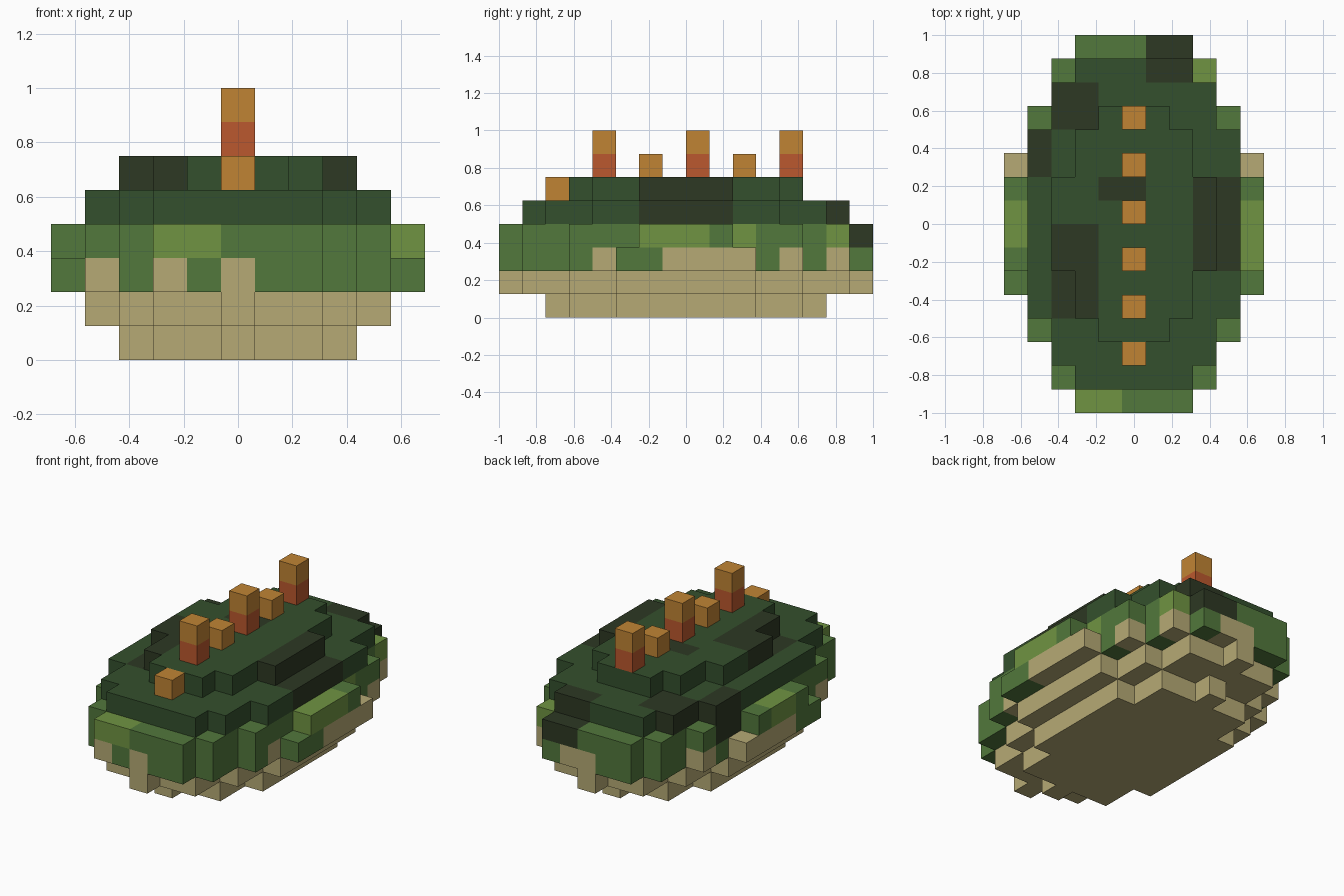
import bpy
import bmesh
from mathutils import Vector

U = 0.125  # edge length of one block

default_cube = bpy.data.objects.get("Cube")
if default_cube:
    bpy.data.objects.remove(default_cube, do_unlink=True)


def linear(c):
    c /= 255
    return c / 12.92 if c <= 0.04045 else ((c + 0.055) / 1.055) ** 2.4


def make_material(name, r, g, b):
    mat = bpy.data.materials.new(name)
    colour = (linear(r), linear(g), linear(b), 1)
    mat.diffuse_color = colour
    mat.use_nodes = True
    shader = mat.node_tree.nodes["Principled BSDF"]
    shader.inputs["Base Color"].default_value = colour
    shader.inputs["Roughness"].default_value = 0.9
    return mat


materials = {
    "sand": make_material("sand", 182, 170, 117),
    "leaf": make_material("leaf_green", 82, 120, 60),
    "lime": make_material("lime_green", 112, 148, 66),
    "forest": make_material("forest_green", 52, 80, 45),
    "shadow": make_material("blackish_green", 45, 56, 35),
    "orange": make_material("orange", 192, 132, 52),
    "rust": make_material("rust_red", 187, 88, 46),
}

# Half-width of each layer, bottom to top, from the middle row out to either end
LAYERS = [
    (3, 3, 3, 2, 2, 0),
    (4, 4, 4, 3, 3, 2, 2, 0),
    (5, 5, 5, 4, 4, 3, 3, 2),
    (5, 5, 4, 4, 4, 3, 3, 2),
    (4, 4, 4, 4, 3, 3, 2),
    (3, 3, 2, 2, 1),
]

# Blotches: colour, then inclusive ranges of column, row and layer
BLOTCHES = [
    # sandy patches rising from the belly
    ("sand", (0, 0), (-8, -8), (2, 2)),
    ("sand", (-2, -2), (-8, -8), (2, 2)),
    ("sand", (-4, -4), (-5, -5), (2, 2)),
    ("sand", (4, 4), (-4, -4), (2, 2)),
    ("sand", (5, 5), (-1, 2), (2, 2)),
    ("sand", (-5, -5), (-1, 2), (2, 2)),
    ("sand", (4, 4), (4, 4), (2, 2)),
    ("sand", (-4, -4), (4, 4), (2, 2)),
    ("sand", (3, 3), (6, 6), (2, 2)),
    ("sand", (0, 1), (7, 7), (2, 2)),
    # light patches on the flanks
    ("lime", (-2, -1), (-8, -8), (3, 3)),
    ("lime", (5, 5), (-2, 0), (3, 3)),
    ("lime", (-5, -5), (-1, 0), (3, 3)),
    ("lime", (4, 4), (2, 2), (3, 3)),
    ("lime", (3, 3), (6, 6), (3, 3)),
    # dark patches on the back
    ("shadow", (1, 2), (6, 7), (3, 4)),
    ("shadow", (-3, -2), (4, 5), (4, 4)),
    ("shadow", (-4, -4), (2, 3), (3, 4)),
    ("shadow", (-1, 0), (1, 1), (5, 5)),
    ("shadow", (3, 4), (-2, 1), (4, 5)),
    ("shadow", (-3, -2), (-4, -1), (5, 5)),
    ("shadow", (-3, -3), (-4, -3), (4, 4)),
]


def blotch_colour(cell, base):
    for colour, *ranges in BLOTCHES:
        if all(lo <= c <= hi for c, (lo, hi) in zip(cell, ranges)):
            return colour
    return base


# Mirror the half-widths into full layers of blocks
solid = set()
for k, widths in enumerate(LAYERS):
    for a, w in enumerate(widths):
        for i in range(-w, w + 1):
            solid.update({(i, a, k), (i, -a - 1, k)})


def build_blocks(name, cells, filled, colour_of):
    """Make one mesh from the exposed sides of the given blocks."""
    bm = bmesh.new()
    obj_mesh = bpy.data.meshes.new(name)
    palette = sorted({colour_of(c) for c in cells})
    for colour in palette:
        obj_mesh.materials.append(materials[colour])
    for cell in cells:
        centre = Vector((cell[0], cell[1] + 0.5, cell[2] + 0.5))
        for axis in range(3):
            for sign in (-1, 1):
                neighbour = list(cell)
                neighbour[axis] += sign
                if tuple(neighbour) in filled:
                    continue
                n, u, v = Vector(), Vector(), Vector()
                n[axis] = sign / 2
                u[(axis + 1) % 3] = 0.5
                v[(axis + 2) % 3] = sign / 2
                corners = (-u - v, u - v, u + v, -u + v)
                face = bm.faces.new(
                    [bm.verts.new((centre + n + c) * U) for c in corners])
                face.material_index = palette.index(colour_of(cell))
    bmesh.ops.remove_doubles(bm, verts=bm.verts[:], dist=U / 100)
    bm.to_mesh(obj_mesh)
    bm.free()
    obj = bpy.data.objects.new(name, obj_mesh)
    bpy.context.collection.objects.link(obj)


# Body parts: belly, flanks and back
for name, first, last, base in (("belly", 0, 1, "sand"),
                                ("flanks", 2, 3, "leaf"),
                                ("back", 4, 5, "forest")):
    part = sorted(c for c in solid if first <= c[2] <= last)
    build_blocks(name, part, solid, lambda c: blotch_colour(c, base))

# Spines along the centre line: row, lowest layer, height
for row, low, height in ((-6, 5, 1), (-4, 6, 2), (-2, 6, 1),
                         (0, 6, 2), (2, 6, 1), (4, 6, 2)):
    tip = low + height - 1
    cells = [(0, row, k) for k in range(low, low + height)]
    build_blocks("spine", cells, solid | set(cells),
                 lambda c: "orange" if c[2] == tip else "rust")
